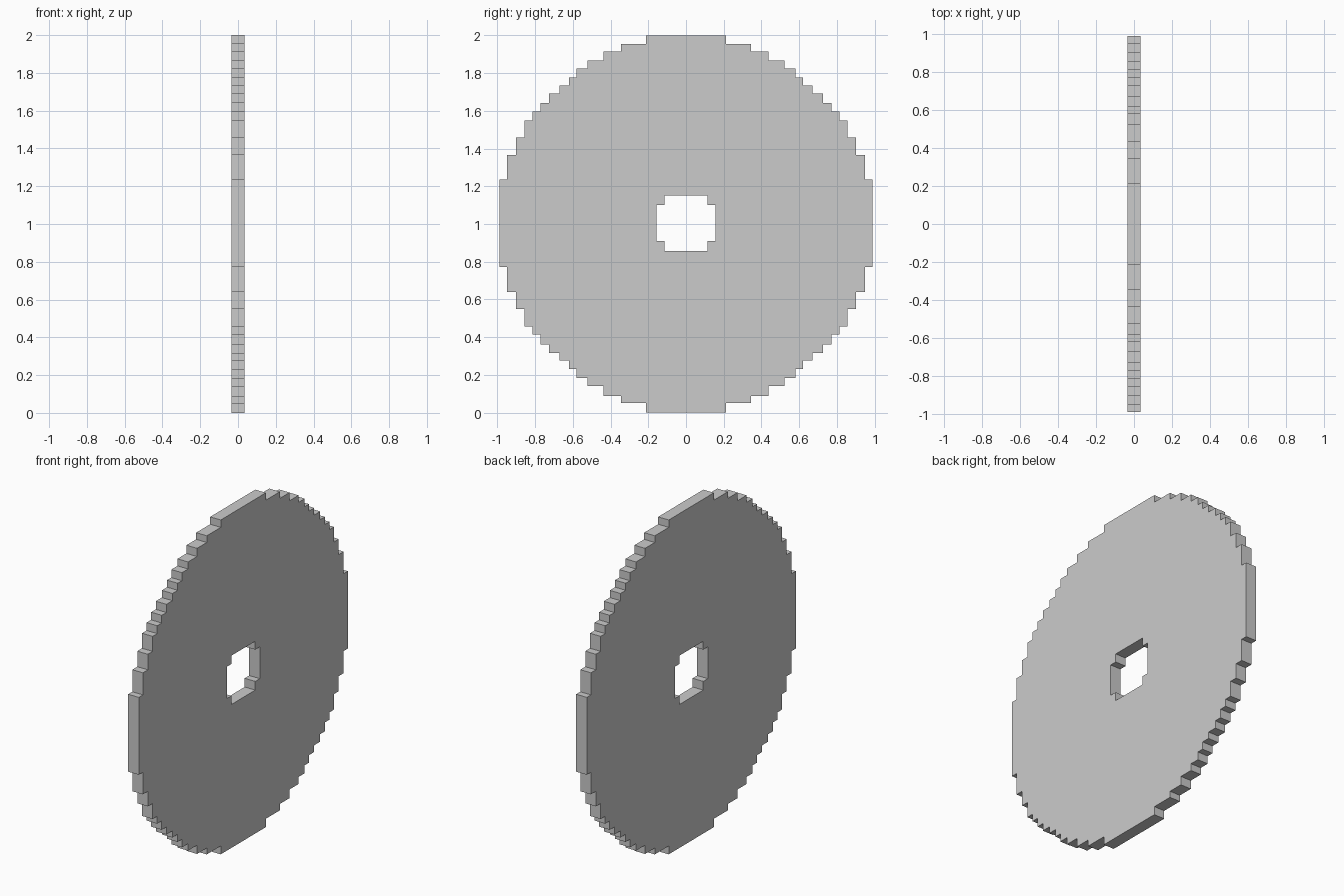
import bpy, bmesh

if "Cube" in bpy.data.objects:
    bpy.data.objects.remove(bpy.data.objects["Cube"])

HALF_THICK = 0.035


def stairs(ys, zs):
    """Staircase from the innermost/farthest step to the outermost one."""
    pts = []
    for i, (y, z) in enumerate(zip(ys, zs)):
        pts.append((y, z))
        if i + 1 < len(zs):
            pts.append((y, zs[i + 1]))
    return pts


def stepped_ring(ys, tops, bottoms):
    """Closed stepped outline, mirrored across y = 0."""
    right = stairs(ys, tops) + stairs(ys, bottoms)[::-1]
    return right + [(-y, z) for y, z in reversed(right)]


def add_loop(bm, pts):
    verts = [bm.verts.new((-HALF_THICK, y, z)) for y, z in pts]
    return [bm.edges.new((verts[i - 1], verts[i])) for i in range(len(verts))]


# Stepped rim of the disc
rim = stepped_ring(
    [0.213, 0.345, 0.437, 0.522, 0.58, 0.62, 0.67,
     0.727, 0.771, 0.814, 0.857, 0.902, 0.949, 0.988],
    [2.0, 1.956, 1.916, 1.867, 1.825, 1.777, 1.735,
     1.692, 1.643, 1.597, 1.55, 1.46, 1.367, 1.235],
    [0.0, 0.05, 0.088, 0.14, 0.182, 0.23, 0.275,
     0.315, 0.36, 0.413, 0.457, 0.55, 0.64, 0.772])

# Stepped axle hole
hole = stepped_ring([0.113, 0.156], [1.15, 1.10], [0.858, 0.91])

# Fill between rim and hole, then extrude to thickness
bm = bmesh.new()
edges = add_loop(bm, rim) + add_loop(bm, hole)
bmesh.ops.triangle_fill(bm, edges=edges, use_beauty=True, normal=(1, 0, 0))
ext = bmesh.ops.extrude_face_region(bm, geom=bm.faces[:], use_keep_orig=True)
moved = [g for g in ext["geom"] if isinstance(g, bmesh.types.BMVert)]
bmesh.ops.translate(bm, verts=moved, vec=(2 * HALF_THICK, 0, 0))
bmesh.ops.recalc_face_normals(bm, faces=bm.faces[:])

mesh = bpy.data.meshes.new("stepped_disc")
bm.to_mesh(mesh)
bm.free()
disc = bpy.data.objects.new("stepped_disc", mesh)
bpy.context.collection.objects.link(disc)
